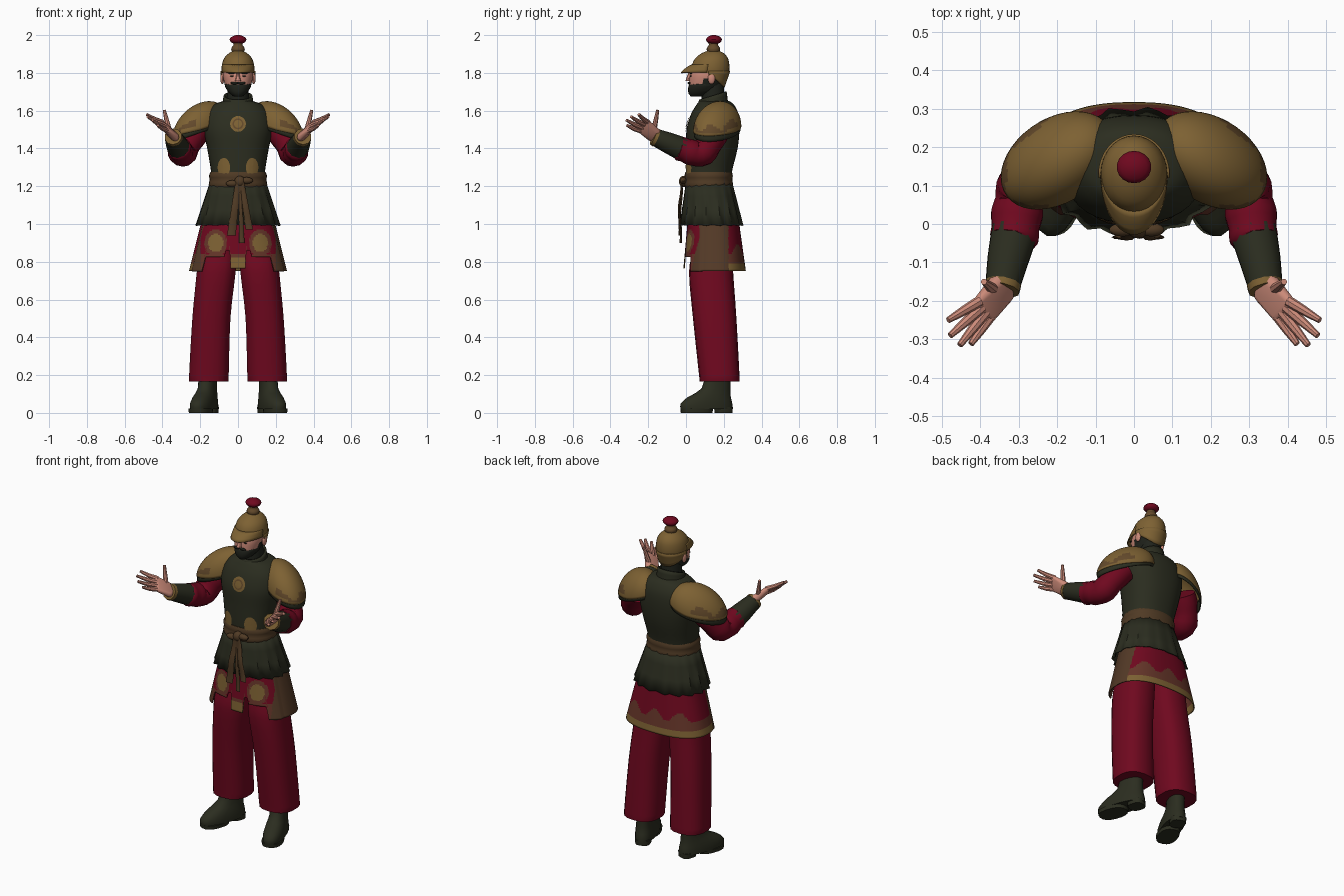
import bpy, bmesh, math
from mathutils import Vector, Matrix
from mathutils.bvhtree import BVHTree

if "Cube" in bpy.data.objects:
    bpy.data.objects.remove(bpy.data.objects["Cube"])

def mat(name, r, g, b):
    m = bpy.data.materials.new(name)
    m.diffuse_color = (r, g, b, 1)
    m.use_nodes = True
    m.node_tree.nodes["Principled BSDF"].inputs["Base Color"].default_value = m.diffuse_color
    return m

RED = mat("crimson cloth", .16, .0025, .0135)
GOLD = mat("old brass", .205, .12, .033)
GREEN = mat("dark green armour", .024, .026, .014)
BELT = mat("brown leather", .08, .043, .018)
FLAP = mat("flap brown", .088, .042, .02)
RUST = mat("rust trim", .13, .036, .022)
SKIN = mat("skin", .6, .255, .19)
HAIR = mat("dark hair", .014, .016, .011)
DULL = mat("dull brass", .125, .067, .024)

def spline(P, t):
    t *= len(P) - 1
    i = min(int(t), len(P) - 2)
    t -= i
    q = [P[min(max(i + k, 0), len(P) - 1)] for k in (-1, 0, 1, 2)]
    return [.5 * (2*b + (c-a)*t + (2*a-5*b+4*c-d)*t*t + (3*b-a-3*c+d)*t**3) for a, b, c, d in zip(*q)]

def finish(name, bm, mats, rule=None, mirror=False, thick=0):
    bmesh.ops.recalc_face_normals(bm, faces=bm.faces)
    if rule:
        for f in bm.faces:
            f.material_index = mats.index(rule(f.calc_center_median()))
    me = bpy.data.meshes.new(name)
    bm.to_mesh(me)
    bm.free()
    for m in mats:
        me.materials.append(m)
    ob = bpy.data.objects.new(name, me)
    bpy.context.collection.objects.link(ob)
    if thick:
        s = ob.modifiers.new("thickness", 'SOLIDIFY')
        s.thickness, s.offset = thick, -1
    if mirror:
        ob.modifiers.new("mirror", 'MIRROR')
    return ob

def surf(name, f, nu, nv, mats, rule=None, wrap=True, caps=False, **kw):
    """Grid surface from f(u, v), optionally closed around u and capped."""
    bm = bmesh.new()
    n = nu if wrap else nu + 1
    R = [[bm.verts.new(f(i / nu, j / nv)) for i in range(n)] for j in range(nv + 1)]
    for j in range(nv):
        for i in range(nu):
            k = (i + 1) % n
            bm.faces.new((R[j][i], R[j][k], R[j+1][k], R[j+1][i]))
    if caps:
        bm.faces.new(R[0])
        bm.faces.new(R[-1])
    bmesh.ops.remove_doubles(bm, verts=bm.verts, dist=1e-5)
    return finish(name, bm, mats, rule, **kw)

def oval(u, rx, ry, e=2):
    s, c = math.sin(2*math.pi*u), -math.cos(2*math.pi*u)
    p = 2 / e
    return rx * math.copysign(abs(s)**p, s), ry * math.copysign(abs(c)**p, c)

def loft(name, secs, mats, n=24, sub=3, e=2, rule=None, rot=None, **kw):
    """Horizontal oval sections (z, cx, cy, rx, ry), u=0 at the front."""
    def f(u, v):
        z, cx, cy, rx, ry = spline(secs, v)
        x, y = oval(u, rx, ry, e)
        p = Vector((cx + x, cy + y, z))
        return rot @ p if rot else p
    return surf(name, f, n, sub * (len(secs) - 1), mats, rule, caps=True, **kw)

def tube(name, pts, mats, n=10, sub=2, **kw):
    """Round tube through points (x, y, z, radius)."""
    def f(u, v):
        *p, r = spline(pts, v)
        a, b = spline(pts, max(v - .02, 0)), spline(pts, min(v + .02, 1))
        q = (Vector(b[:3]) - Vector(a[:3])).to_track_quat('Z', 'Y')
        x, y = oval(u, r, r)
        return Vector(p) + q @ Vector((x, y, 0))
    return surf(name, f, n, sub * (len(pts) - 1), mats, caps=True, **kw)

def blob(name, c, r, m, n=14, **kw):
    def f(u, v):
        x, y = oval(u, math.sin(math.pi*v), math.sin(math.pi*v))
        return c[0] + r[0]*x, c[1] + r[1]*y, c[2] - r[2]*math.cos(math.pi*v)
    return surf(name, f, n, n // 2, [m], **kw)

# boots, turned slightly outward, with sole and heel
turn = Matrix.Translation((.158, .17, 0)) @ Matrix.Rotation(.33, 4, 'Z') @ Matrix.Translation((-.155, -.17, 0))
loft("boot", [(.02, .155, .105, .058, .145), (.05, .155, .105, .058, .144), (.085, .155, .122, .053, .118),
     (.13, .155, .158, .045, .078), (.22, .155, .17, .045, .066)], [GREEN], 18, 2, 2.3, rot=turn, mirror=True)
loft("sole", [(0, .155, .05, .057, .085), (.022, .155, .05, .059, .088)], [GREEN], 18, 1, 2.4, rot=turn, mirror=True)
loft("boot_heel", [(0, .155, .2, .042, .045), (.03, .155, .2, .045, .047)], [GREEN], 14, 1, 3, rot=turn, mirror=True)

# wide trousers
loft("trouser_leg", [(.168, .155, .178, .104, .106), (.2, .154, .176, .106, .107), (.5, .141, .152, .102, .115),
     (.74, .116, .133, .104, .117), (.85, .107, .14, .1, .107), (1.05, .09, .145, .085, .095)],
     [RED], 18, 3, 2.5, mirror=True)

# long skirt with trimmed hem, side flaps and front apron
def skirt(u, v):
    hx, hy = oval(u, .26, .16, 2.4)
    hem = .752
    if hy < -.07:
        a = abs(hx)
        hem = .765 if a < .05 else .86 if a < .075 else .825 if a < .19 else .75
    t = v * (1.03 - hem) / .28
    x, y = oval(u, .19 + .07*t, .128 + .032*t, 2.4)
    return x, .15 + .007*t + y - (.012 if hy < -.07 else 0), 1.03 + (hem - 1.03)*v

def skirt_rule(c):
    a = abs(c.x)
    if c.y < .07 and a < .2:
        d = ((a - .118) / .04)**2 + ((c.z - .9) / .048)**2
        if d < 1 or (a < .055 and c.z < .82):
            return GOLD
        return RUST if d < 2.2 or c.z < .84 else RED
    if c.y < (.225 if c.x > 0 else .09) and a > .1:
        return FLAP
    if c.z < .79:
        return GOLD
    return RUST if c.z < .865 + .028*math.sin(c.x * 42 + 1.5) else RED
surf("skirt", skirt, 180, 28, [RED, GOLD, RUST, FLAP], skirt_rule, thick=.006)

# overlapping armour plates around the hips
def tasset(u, v):
    k = round(u * 48) % 3 / 2
    r = 1 + (.02 + .06*v) * (k - .5)
    x, y = oval(u, (.148 + .071*v) * r, (.122 + .042*v) * r, 2.2)
    return x, .122 + .013*v + y, 1.225 - .228*v - .005*v*k
surf("hip_plates", tasset, 48, 3, [GREEN], thick=.006)

# cuirass and collar
torso = loft("cuirass", [(1.2, 0, .12, .14, .115), (1.28, 0, .122, .143, .122), (1.4, 0, .137, .163, .136),
     (1.5, 0, .143, .182, .14), (1.58, 0, .152, .17, .126), (1.63, 0, .155, .13, .1), (1.65, 0, .15, .08, .08)],
     [GREEN], 36, 4, 2.3)
def collar(u, v):
    x, y = oval(u, .088 - .012*v, .085 - .012*v)
    return x, .142 + y, 1.61 + v*(.07 + .3*y)
surf("collar", collar, 28, 4, [GREEN], thick=.01)

# brass ornaments laid onto the front of the cuirass
tree = BVHTree.FromPolygons([v.co for v in torso.data.vertices], [p.vertices for p in torso.data.polygons])
def ornament(name, x, z, rx, rz, m, lift, mirror=False):
    def f(u, v):
        a, b = oval(u, rx*v, rz*v)
        hit = tree.ray_cast(Vector((x + a, -1, z + b)), Vector((0, 1, 0)))[0]
        return x + a, hit.y - lift, z + b
    surf(name, f, 20, 4, [m], mirror=mirror)
ornament("chest_disc", 0, 1.53, .042, .042, GOLD, .004)
ornament("chest_ring", 0, 1.53, .029, .029, DULL, .006)
ornament("chest_boss", 0, 1.53, .021, .021, GOLD, .008)
ornament("belly_plate", .075, 1.3, .033, .05, GOLD, .005, True)

# belt, knot and hanging ribbons
loft("belt", [(1.195, 0, .12, .15, .124), (1.21, 0, .12, .155, .129), (1.235, 0, .12, .15, .125),
     (1.255, 0, .12, .154, .128), (1.275, 0, .12, .146, .123)], [BELT], 32, 2, 2.2)
blob("knot", (.01, -.012, 1.225), (.03, .026, .03), BELT)
for s, x in ((-1, -.03), (1, .045)):
    blob("bow_loop", (x, -.015, 1.222 + .008*s), (.035, .018, .018), BELT)
def ribbon(x0, x1, z1, y1, w):
    def f(u, v):
        x, y = oval(u, w*(.7 + .4*v), .006)
        return (x0 + (x1 - x0)*v + x, -.025 + (y1 + .025)*math.sin(v*1.57) + y + .004*math.sin(9*v), 1.22 + (z1 - 1.22)*v)
    surf("ribbon", f, 8, 8, [BELT], caps=True)
ribbon(0, -.035, .94, -.036, .021)
ribbon(.02, .06, .97, -.036, .018)
ribbon(.01, .02, .9, -.03, .013)

# shoulder guards: brass shell swept forward, over a dark lower layer
def shoulder(k, a0, a1):
    def f(u, v):
        out = max(0, math.sin(2*math.pi*u))
        a = a0 + (a1 - a0 - .12*out*(a0 < .1))*v
        x, y = oval(u, k*.147*math.sin(a), k*.12*math.sin(a))
        return .2 + x, .165 + y - .3*x, 1.502 + .14*k*math.cos(a) - .33*x
    return f
def shoulder_rule(c):
    h = c.z + .33*(c.x - .2)
    return DULL if c.x > .22 and 1.527 < h < 1.555 + .018*math.sin(c.y * 60) else GOLD
surf("shoulder_guard", shoulder(1, 0, 1.6), 40, 18, [GOLD, DULL], shoulder_rule, mirror=True, thick=.006)
surf("shoulder_lining", shoulder(.975, 1.3, 1.72), 28, 4, [GREEN], mirror=True, thick=.006)

# sleeves with folds, bracers and cuffs
tube("sleeve", [(.21, .165, 1.5, .07), (.24, .145, 1.465, .074), (.27, .118, 1.415, .068), (.288, .09, 1.378, .073),
     (.298, .055, 1.37, .065), (.304, .025, 1.38, .069), (.308, -.01, 1.393, .063), (.311, -.035, 1.4, .065),
     (.315, -.05, 1.405, .05)], [RED], 14, 2, mirror=True)
tube("bracer", [(.31, -.02, 1.397, .063), (.327, -.09, 1.428, .056), (.342, -.165, 1.46, .046)], [GREEN], 10, 2, mirror=True)
tube("cuff", [(.34, -.156, 1.456, .049), (.343, -.172, 1.463, .0465)], [GOLD], 10, 1, mirror=True)

# open hands
bm = bmesh.new()
for p, r in (((.34, -.14, 1.465), .026), ((.366, -.165, 1.492), .022), ((.334, -.185, 1.46), .022),
             ((.405, -.203, 1.537), .014), ((.372, -.24, 1.494), .014)):
    bmesh.ops.create_icosphere(bm, subdivisions=2, radius=r, matrix=Matrix.Translation(p))
res = bmesh.ops.convex_hull(bm, input=bm.verts)
bmesh.ops.delete(bm, geom=[v for v in set(res["geom_interior"]) if isinstance(v, bmesh.types.BMVert)], context='VERTS')
finish("palm", bm, [SKIN], mirror=True)
for nm, b, t in (("index_finger", (.4, -.2, 1.538), (.483, -.25, 1.58)), ("middle_finger", (.394, -.216, 1.526), (.478, -.29, 1.568)),
                 ("ring_finger", (.384, -.228, 1.51), (.453, -.315, 1.55)), ("little_finger", (.372, -.238, 1.494), (.424, -.312, 1.522)),
                 ("thumb", (.365, -.17, 1.5), (.39, -.15, 1.603))):
    m = [(p + q)/2 for p, q in zip(b, t)]
    tube(nm, [(*b, .0145), (m[0], m[1], m[2] - .004, .0125), (*t, .008)], [SKIN], 8, 2, mirror=True)

# neck, head, face and beard
loft("neck", [(1.6, 0, .145, .06, .06), (1.76, 0, .14, .056, .06)], [HAIR], 18, 1)
def head_rule(c):
    return HAIR if c.y > .15 or c.z < 1.735 or (c.y > .09 and c.z < 1.765) else SKIN
loft("head", [(1.685, 0, .075, .03, .045), (1.705, 0, .09, .055, .072), (1.75, 0, .107, .073, .09),
     (1.8, 0, .118, .08, .094), (1.84, 0, .125, .065, .07)], [SKIN, HAIR], 36, 5, 2.2, head_rule)
loft("beard", [(1.674, 0, .062, .02, .035), (1.69, 0, .072, .043, .058), (1.715, 0, .087, .062, .076),
     (1.738, 0, .1, .071, .084), (1.745, 0, .105, .066, .08)], [HAIR], 24, 2, 2.2)
surf("nose", lambda u, v: (oval(u, .006 + .01*v, 1)[0], .024 - .016*v + .012*oval(u, 1, 1)[1], 1.8 - .044*v),
     8, 3, [SKIN], caps=True)
blob("moustache", (.018, .016, 1.746), (.024, .008, .007), HAIR, mirror=True)
blob("eye", (.032, .026, 1.783), (.011, .006, .004), HAIR, 8, mirror=True)
blob("eyebrow", (.034, .026, 1.799), (.021, .007, .005), HAIR, 8, mirror=True)
blob("ear", (.083, .135, 1.77), (.011, .02, .03), SKIN, mirror=True)

# helmet, visor, neck guard and topknot
loft("helmet", [(1.8, 0, .128, .086, .1), (1.835, 0, .13, .086, .1), (1.875, 0, .135, .075, .088),
     (1.905, 0, .142, .047, .057), (1.922, 0, .145, .012, .014)], [GOLD], 28, 3)
def visor(u, v):
    a = (u - .5) * 2.9
    return (.086 + .002*v)*math.sin(a), .13 - .098*math.cos(a) - .06*v*math.cos(a), 1.845 - .042*v**1.4
surf("visor", visor, 20, 4, [GOLD], wrap=False, thick=.007)
def guard(u, v):
    a = (u - .5) * 3.3
    d = v * math.cos(a * .9)
    return (.087 - .014*d)*math.sin(a), .128 + (.1 - .03*d)*math.cos(a), 1.81 - .012*v - .075*d
surf("neck_guard", guard, 20, 4, [GOLD], wrap=False, thick=.006)
loft("topknot_stem", [(1.908, 0, .145, .03, .03), (1.925, 0, .145, .036, .036), (1.938, 0, .145, .031, .031),
     (1.948, 0, .145, .024, .024), (1.965, 0, .145, .027, .027)], [DULL], 16, 2)
loft("topknot", [(1.955, 0, .148, .022, .022), (1.963, 0, .148, .038, .036), (1.977, 0, .148, .045, .042),
     (1.991, 0, .148, .034, .032), (2.0, 0, .148, .01, .01)], [RED], 18, 2)

# smooth shading with kept edges
for ob in bpy.data.objects:
    ob.select_set(True)
    bpy.context.view_layer.objects.active = ob
bpy.ops.object.shade_smooth_by_angle(angle=math.radians(38))
